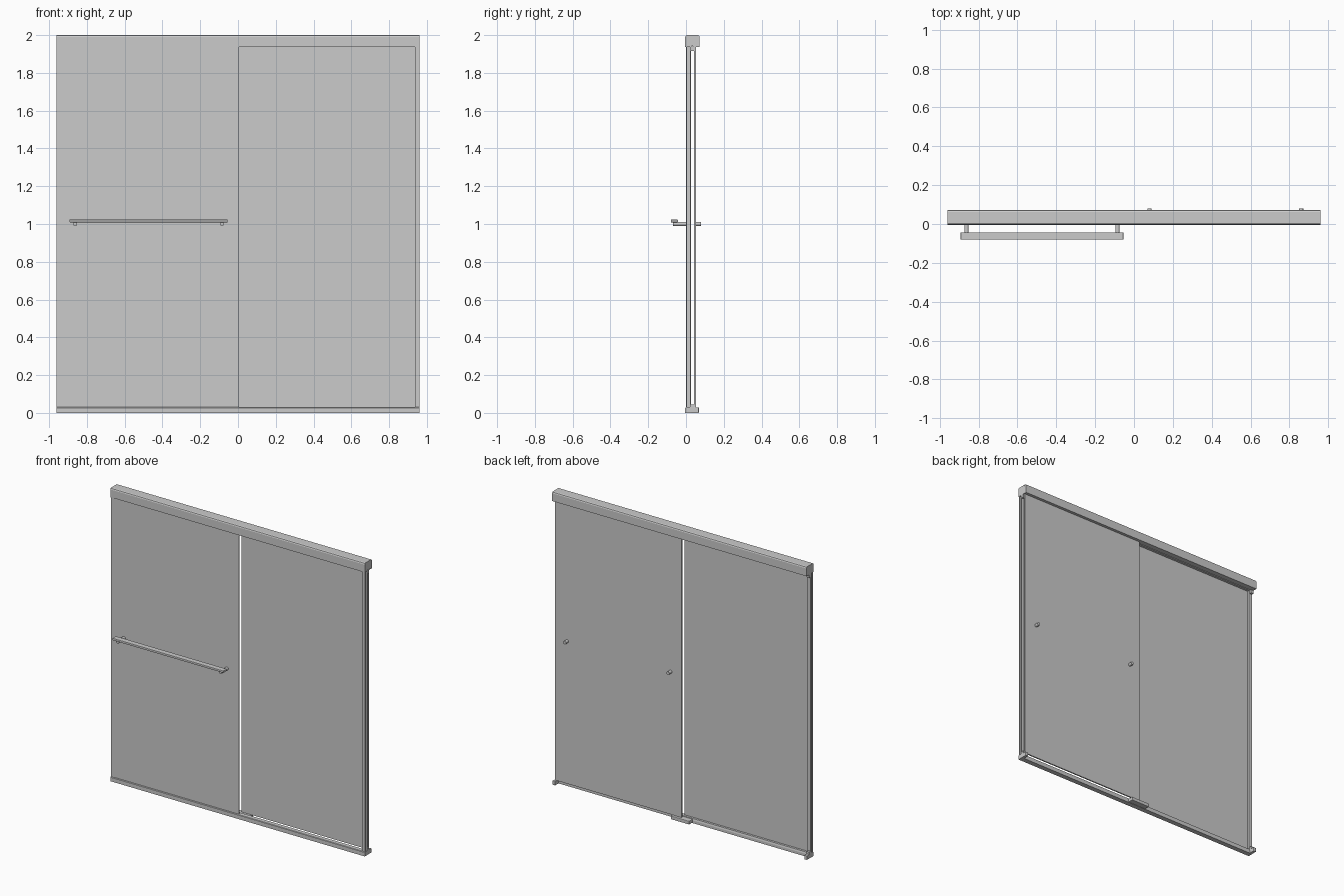
import bpy, bmesh, math
from mathutils import Vector

if "Cube" in bpy.data.objects:
    bpy.data.objects.remove(bpy.data.objects["Cube"])


def finish(bm, name, bevel=0, smooth=False):
    bmesh.ops.recalc_face_normals(bm, faces=bm.faces)
    me = bpy.data.meshes.new(name)
    bm.to_mesh(me)
    bm.free()
    ob = bpy.data.objects.new(name, me)
    bpy.context.collection.objects.link(ob)
    if bevel:
        m = ob.modifiers.new("bevel", 'BEVEL')
        m.width, m.segments = bevel, 2
    if smooth:
        bpy.ops.object.select_all(action='DESELECT')
        ob.select_set(True)
        bpy.context.view_layer.objects.active = ob
        bpy.ops.object.shade_smooth_by_angle(angle=math.radians(35))
    return ob


def prism(name, pts, direction, bevel=0):
    """Extrude a closed 3D outline along a direction."""
    bm = bmesh.new()
    f = bm.faces.new([bm.verts.new(p) for p in pts])
    r = bmesh.ops.extrude_face_region(bm, geom=[f])
    vs = [v for v in r['geom'] if isinstance(v, bmesh.types.BMVert)]
    bmesh.ops.translate(bm, verts=vs, vec=Vector(direction))
    return finish(bm, name, bevel)


def box(name, x, y, z, bevel=0):
    pts = [(x[0], y[0], z[0]), (x[1], y[0], z[0]), (x[1], y[1], z[0]), (x[0], y[1], z[0])]
    return prism(name, pts, (0, 0, z[1] - z[0]), bevel)


def rod(name, x, z, r, y0, y1):
    """Round pin running along y."""
    pts = [(x + r * math.cos(i * math.pi / 12), y0, z + r * math.sin(i * math.pi / 12))
           for i in range(24)]
    ob = prism(name, pts, (0, y1 - y0, 0))
    bpy.ops.object.select_all(action='DESELECT')
    ob.select_set(True)
    bpy.context.view_layer.objects.active = ob
    bpy.ops.object.shade_smooth_by_angle(angle=math.radians(35))
    return ob


W = 0.96

# Header rail: hollow section with rounded top corners and a slot underneath
header = [(0.030, 1.937), (-0.004, 1.937), (-0.004, 1.990), (-0.001, 1.997), (0.005, 2.0),
          (0.063, 2.0), (0.069, 1.997), (0.072, 1.990), (0.072, 1.937), (0.036, 1.937),
          (0.036, 1.942), (0.067, 1.942), (0.067, 1.994), (0.001, 1.994), (0.001, 1.942),
          (0.030, 1.942)]
prism("header_rail", [(-W, y, z) for y, z in header], (2 * W, 0, 0))

# Bottom track under the front panel
track = [(-0.004, 0), (0.030, 0), (0.030, 0.018), (0.027, 0.030), (-0.001, 0.030), (-0.004, 0.027)]
prism("bottom_track", [(-W, y, z) for y, z in track], (2 * W, 0, 0))

# Centre guide holding both panels
box("center_guide", (-0.07, 0.07), (0.026, 0.066), (0.002, 0.026), 0.004)

# Parts repeated at both ends
for s, side in ((-1, "left"), (1, "right")):
    # Wall jamb: channel open towards the wall
    jamb = [(0.937, 0.0), (W, 0.0), (W, 0.005), (0.943, 0.005),
            (0.943, 0.021), (W, 0.021), (W, 0.027), (0.937, 0.027)]
    prism(side + "_wall_jamb", [(s * x, y, 0.03) for x, y in jamb], (0, 0, 1.907))
    xs = sorted((s * 0.94, s * W))
    box(side + "_bottom_bracket", xs, (-0.003, 0.068), (0.0, 0.028), 0.002)
    box(side + "_top_bumper", xs, (0.027, 0.043), (1.915, 1.94))
    box(side + "_bottom_bumper", xs, (0.027, 0.043), (0.025, 0.045))
    # Header end cap, set just inside the rail
    box(side + "_end_cap", sorted((s * 0.954, s * 0.9595)), (0.001, 0.067), (1.942, 1.994))

# Glass panels
box("front_glass", (-0.94, 0.004), (0.003, 0.012), (0.028, 1.96))
box("rear_glass", (-0.004, 0.954), (0.043, 0.052), (0.028, 1.96))

# Towel bar on the front panel
box("towel_bar", (-0.892, -0.055), (-0.08, -0.043), (1.009, 1.023), 0.002)
for x in (-0.862, -0.085):
    rod("towel_bar_post", x, 1.0, 0.011, -0.068, 0.004)

# Knobs on the rear panel
for x in (0.08, 0.86):
    rod("rear_knob", x, 1.0, 0.011, 0.05, 0.08)
